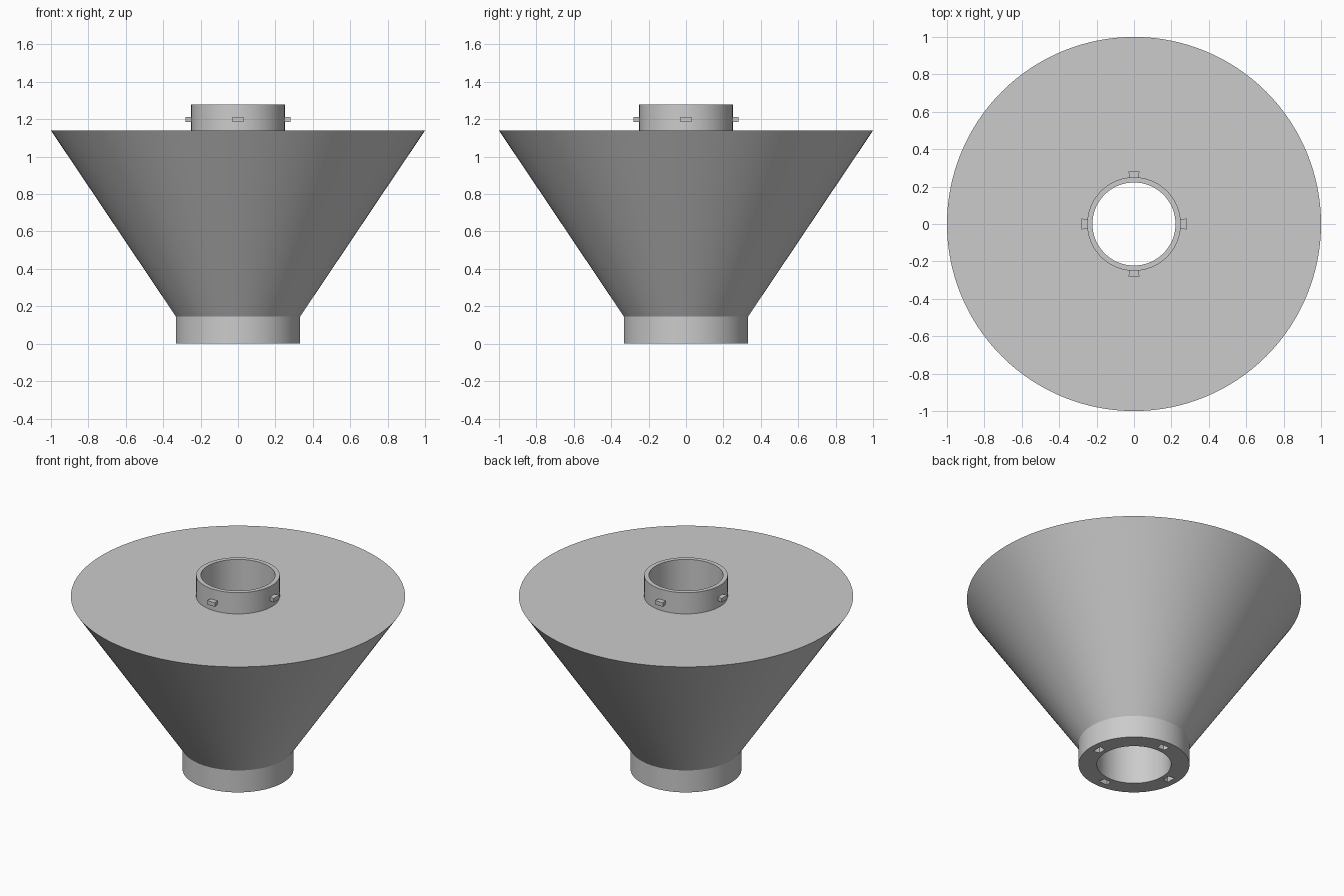
import bpy, bmesh
from math import pi, radians
from mathutils import Matrix, Vector

cube = bpy.data.objects.get("Cube")
if cube:
    bpy.data.objects.remove(cube, do_unlink=True)

COLOUR = (0.6, 0.6, 0.6, 1)
grey = bpy.data.materials.new("plain grey")
grey.use_nodes = True
grey.diffuse_color = COLOUR
grey.node_tree.nodes["Principled BSDF"].inputs["Base Color"].default_value = COLOUR


def make_object(name, bm):
    bmesh.ops.recalc_face_normals(bm, faces=bm.faces)
    mesh = bpy.data.meshes.new(name)
    bm.to_mesh(mesh)
    bm.free()
    mesh.materials.append(grey)
    obj = bpy.data.objects.new(name, mesh)
    bpy.context.collection.objects.link(obj)
    return obj


def lathe(name, profile, steps=128):
    """Revolve a closed (radius, height) profile around z."""
    bm = bmesh.new()
    verts = [bm.verts.new((r, 0, z)) for r, z in profile]
    edges = [bm.edges.new((a, b)) for a, b in zip(verts, verts[1:] + verts[:1])]
    bmesh.ops.spin(bm, geom=verts + edges, cent=(0, 0, 0), axis=(0, 0, 1),
                   angle=2 * pi, steps=steps, use_merge=True)
    bmesh.ops.remove_doubles(bm, verts=bm.verts, dist=1e-5)
    return make_object(name, bm)


def four_wedges(name, r_in, r_out, half_in, half_out, z_low, z_high):
    """Four flared blocks, one on each axis direction."""
    bm = bmesh.new()
    for i in range(4):
        turn = Matrix.Rotation(i * pi / 2, 3, 'Z')
        outline = [(r_in, -half_in), (r_out, -half_out), (r_out, half_out), (r_in, half_in)]
        base = bm.faces.new([bm.verts.new(turn @ Vector((x, y, z_low))) for x, y in outline])
        out = bmesh.ops.extrude_face_region(bm, geom=[base], use_keep_orig=True)
        top = [v for v in out["geom"] if isinstance(v, bmesh.types.BMVert)]
        bmesh.ops.translate(bm, verts=top, vec=(0, 0, z_high - z_low))
    return make_object(name, bm)


# Funnel body: lower collar, flared cone, flat top, upper neck and through bore
BORE = 0.222
body = lathe("funnel_body", [
    (BORE, 0), (0.332, 0), (0.332, 0.145), (1, 1.14),
    (0.25, 1.14), (0.25, 1.28), (BORE, 1.28)])

# Locking slots in the underside of the collar
cutter = four_wedges("slot_cutter", 0.248, 0.29, 0.024, 0.033, -0.05, 0.08)
cutter.hide_render = True
cutter.hide_set(True)
cut = body.modifiers.new("slots", 'BOOLEAN')
cut.object = cutter
cut.operation = 'DIFFERENCE'
cut.solver = 'EXACT'

# Locking lugs around the neck
four_wedges("locking_lugs", 0.245, 0.282, 0.022, 0.03, 1.186, 1.212)

# Smooth round walls with crisp rims
bpy.context.view_layer.objects.active = body
body.select_set(True)
bpy.ops.object.modifier_apply(modifier="slots")
bpy.data.objects.remove(cutter, do_unlink=True)
bpy.ops.object.shade_smooth_by_angle(angle=radians(30))
